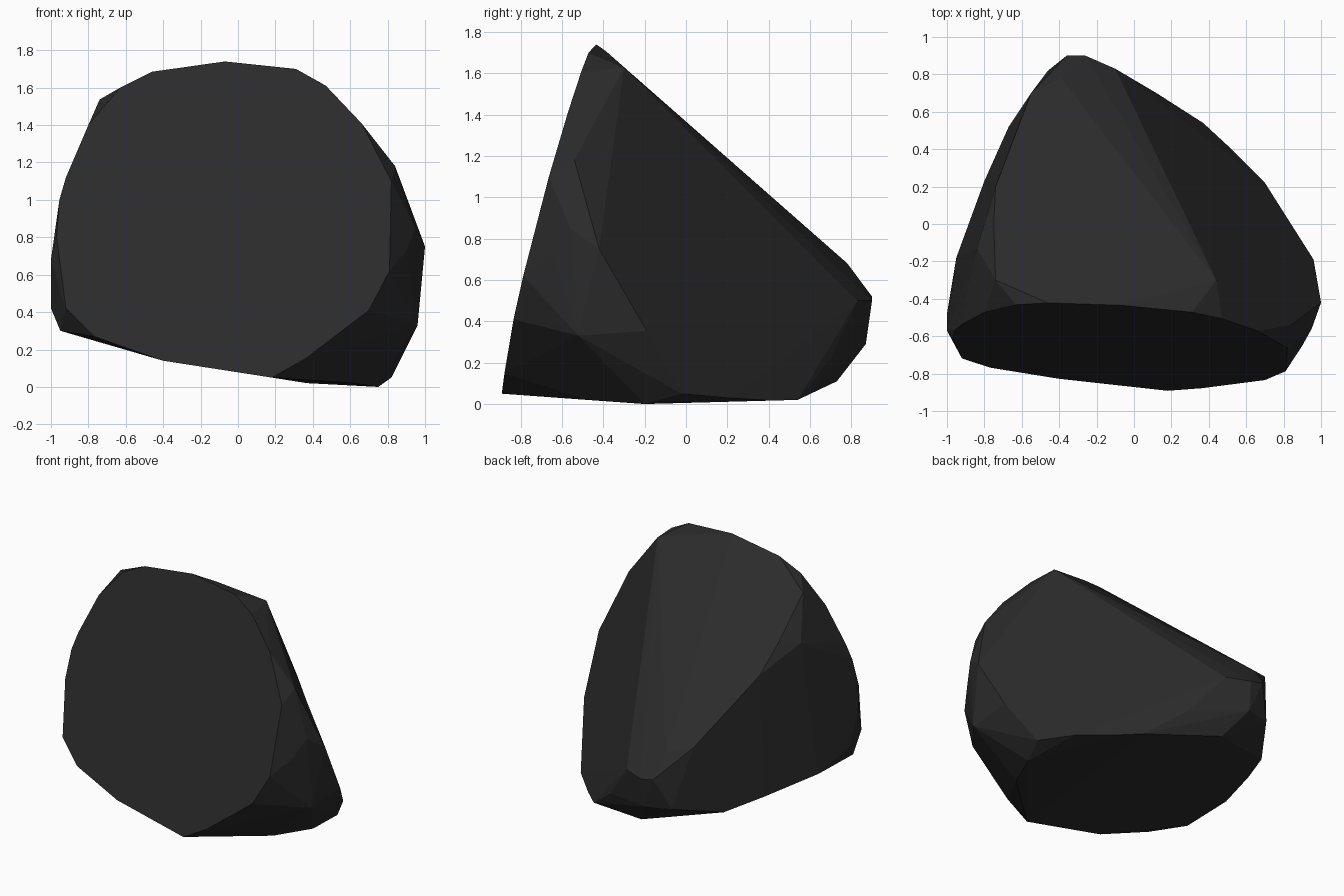
import bpy, bmesh, math

# Each facet of the rock is an outline lying on a cleavage plane
def front(x, z):
    return (x, -0.892 + 0.26 * z - 0.07 * x, z)

def back_slope(x, y):
    return (x, y, 1.72 + 0.117 * (x - 0.12) - 0.83 * (y + 0.4))

def right_slope(x, y):
    return (x, y, 1.23 - (0.581 * (x - 0.37) + 0.598 * (y + 0.04)) / 0.289)

# Leaning flat front
front_outline = [(-0.07, 1.74), (0.31, 1.70), (0.47, 1.61), (0.66, 1.41), (0.82, 1.10),
                 (0.81, 0.62), (0.70, 0.41), (0.36, 0.15), (0.18, 0.05), (-0.40, 0.14),
                 (-0.77, 0.27), (-0.92, 0.42), (-0.97, 0.80), (-0.955, 1.0), (-0.92, 1.12),
                 (-0.80, 1.40), (-0.63, 1.60), (-0.46, 1.685)]
# Long sloping back
back_outline = [(-0.74, -0.30), (-0.75, 0.0), (-0.74, 0.20), (-0.55, 0.70),
                (-0.39, 0.78), (0.10, -0.39)]
# Steep right-hand slope
right_outline = [(0.44, -0.30), (0.37, -0.04), (0.12, 0.44), (0.0, 0.62), (0.22, 0.62),
                 (0.50, 0.42), (0.70, 0.22), (0.96, -0.19)]
# Rounded sides and base
side_points = [(1.0, -0.42, 0.75), (0.84, -0.54, 1.18), (0.90, -0.65, 0.73),
               (0.95, -0.56, 0.85), (0.96, -0.52, 0.33), (0.82, -0.02, 0.05),
               (0.75, -0.20, 0.0), (0.62, -0.48, 0.02), (0.37, 0.54, 0.02),
               (-1.0, -0.57, 0.68), (-1.0, -0.48, 0.42), (-0.95, -0.58, 0.30),
               (-0.95, -0.18, 0.31), (-0.84, -0.13, 1.26), (-0.80, 0.23, 0.26),
               (-0.67, 0.52, 0.22), (-0.46, 0.82, 0.30), (-0.36, 0.90, 0.52),
               (-0.26, 0.90, 0.50), (-0.27, 0.87, 0.29), (-0.15, 0.73, 0.11),
               (-0.10, 0.83, 0.50), (0.12, 0.70, 0.22)]

points = ([front(*p) for p in front_outline] + [back_slope(*p) for p in back_outline]
          + [right_slope(*p) for p in right_outline] + side_points)

bm = bmesh.new()
for p in points:
    bm.verts.new((p[0], p[1], max(0.0, p[2])))
bmesh.ops.convex_hull(bm, input=bm.verts[:])
bmesh.ops.delete(bm, geom=[v for v in bm.verts if not v.link_faces], context='VERTS')
# Merge nearly flat triangles into broad facets
bmesh.ops.dissolve_limit(bm, angle_limit=math.radians(3), verts=bm.verts[:], edges=bm.edges[:])
bmesh.ops.recalc_face_normals(bm, faces=bm.faces[:])

mesh = bpy.data.meshes.new("rock")
bm.to_mesh(mesh)
bm.free()
rock = bpy.data.objects.new("rock", mesh)
bpy.context.collection.objects.link(rock)

stone = bpy.data.materials.new("dark grey stone")
stone.diffuse_color = (0.024, 0.024, 0.024, 1)
mesh.materials.append(stone)
